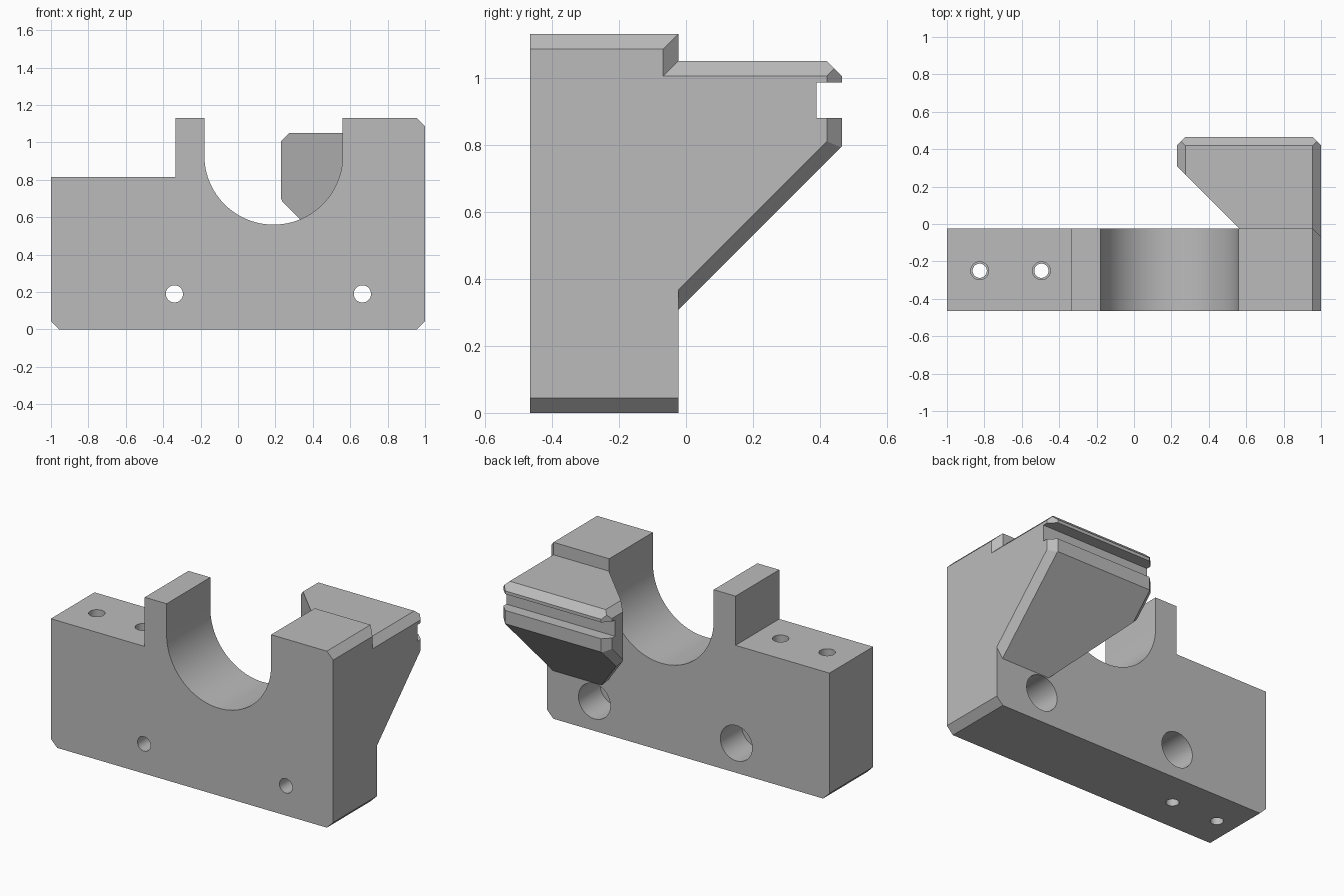
import bpy, bmesh, math
from mathutils import Matrix, Vector

cube = bpy.data.objects.get("Cube")
if cube:
    bpy.data.objects.remove(cube, do_unlink=True)

FRONT, SEAM, BACK = -0.465, -0.023, 0.465
CH = 0.045  # chamfer width

grey = bpy.data.materials.new("plain grey")
grey.use_nodes = True
grey.diffuse_color = (0.5, 0.5, 0.5, 1)
grey.node_tree.nodes["Principled BSDF"].inputs["Base Color"].default_value = (0.5, 0.5, 0.5, 1)


def finish(bm, name):
    bmesh.ops.recalc_face_normals(bm, faces=bm.faces)
    mesh = bpy.data.meshes.new(name)
    bm.to_mesh(mesh)
    bm.free()
    mesh.materials.append(grey)
    obj = bpy.data.objects.new(name, mesh)
    bpy.context.collection.objects.link(obj)
    return obj


def prism(name, points, offset, depth):
    """Extrude a closed profile of 2D points; offset maps a point to 3D."""
    bm = bmesh.new()
    face = bm.faces.new([bm.verts.new(offset(a, b)) for a, b in points])
    new = bmesh.ops.extrude_face_region(bm, geom=[face])["geom"]
    bmesh.ops.translate(bm, vec=depth, verts=[v for v in new if isinstance(v, bmesh.types.BMVert)])
    return finish(bm, name)


def cylinder(name, start, end, radius):
    start, end = Vector(start), Vector(end)
    axis = end - start
    bm = bmesh.new()
    turn = axis.to_track_quat("Z", "Y").to_matrix().to_4x4()
    bmesh.ops.create_cone(bm, cap_ends=True, segments=48, radius1=radius, radius2=radius,
                          depth=axis.length, matrix=Matrix.Translation((start + end) / 2) @ turn)
    return finish(bm, name)


def box_bmesh(low, high):
    low, high = Vector(low), Vector(high)
    bm = bmesh.new()
    bmesh.ops.create_cube(bm, size=1, matrix=Matrix.Translation((low + high) / 2)
                          @ Matrix.Diagonal((*(high - low), 1)))
    return bm


def slice_off(bm, point, normal):
    """Remove everything on the normal's side of a plane and cap the cut."""
    bmesh.ops.bisect_plane(bm, geom=bm.verts[:] + bm.edges[:] + bm.faces[:], dist=1e-6,
                           plane_co=point, plane_no=normal, clear_outer=True)
    rim = [e for e in bm.edges if e.is_boundary]
    if rim:
        bmesh.ops.holes_fill(bm, edges=rim)


def combine(target, tool, operation):
    tool.hide_render = True
    mod = target.modifiers.new("cut", "BOOLEAN")
    mod.operation, mod.solver, mod.object = operation, "EXACT", tool
    bpy.context.view_layer.objects.active = target
    bpy.ops.object.modifier_apply(modifier=mod.name)
    bpy.data.objects.remove(tool, do_unlink=True)


# Upright plate with a round saddle
saddle = [(0.19 - 0.37 * math.cos(t), 0.93 - 0.37 * math.sin(t))
          for t in (math.pi * i / 48 for i in range(49))]
profile = [(-1 + CH, 0), (-1, CH), (-1, 0.815), (-0.335, 0.815), (-0.335, 1.13), (-0.18, 1.13),
           *saddle, (0.56, 1.13), (1 - CH, 1.13), (1, 1.13 - CH), (1, CH), (1 - CH, 0)]
body = prism("clamp_body", profile, lambda x, z: (x, FRONT, z), (0, SEAM - FRONT, 0))

# Chamfer on the upper back corner, above the arm
corner = [(1 - CH, SEAM), (1, SEAM - CH), (1.1, SEAM - CH), (1.1, 0.1), (1 - CH, 0.1)]
combine(body, prism("corner_cut", corner, lambda x, y: (x, y, 1.05 - CH), (0, 0, 0.3)), "DIFFERENCE")

# Rear arm: a block trimmed by slanted planes
arm_mesh = box_bmesh((0.23, -0.12, 0.1), (1, BACK, 1.05))
for point, normal in [
    ((0.23, 0.31, 0), (-1, -1, 0)),                # slanted inner wall
    ((0, 0, 0.33), (0, 1, -1)),                    # slanted underside
    ((0, 0, 0.705), (0, 0, -1)),                   # flat bottom lip
    ((1, 0, 1.05 - CH), (1, 0, 1)),                # top chamfers
    ((0.23, 0, 1.05 - CH), (-1, 0, 1)),
    ((0, BACK, 1.05 - CH), (0, 1, 1)),
    ((1, BACK - CH, 0), (1, 1, 0)),                # rear chamfers
    ((0.23, BACK - CH, 0), (-1, 1, 0)),
    ((0, BACK, 0.705 + CH), (0, 1, -1)),
    ((0.23, 0, 0.69), (-1, 0, -1)),                # underside chamfers
    ((1, 0, 0.39), (math.sqrt(2), 1, -1)),
    ((0.23, 0, 0.39), (-math.sqrt(2), 1, -1)),
    ((1, 0, 0.705 + CH), (1, 0, -1)),
    ((0.23, 0, 0.705 + CH), (-1, 0, -1)),
]:
    # The flat lip trims only where the slope has not already risen past it
    if point == (0, 0, 0.705) or (point[2] == 0.705 + CH and normal[1] == 0):
        continue
    slice_off(arm_mesh, point, Vector(normal).normalized())
arm = finish(arm_mesh, "rear_arm")
combine(body, arm, "UNION")

# Groove across the back of the arm
combine(body, finish(box_bmesh((0, 0.39, 0.88), (1.2, 0.6, 0.985)), "groove_cut"), "DIFFERENCE")

# Counterbored mounting holes, front to back
for x in (-0.34, 0.665):
    combine(body, cylinder("bolt_hole", (x, -0.6, 0.19), (x, 0.0, 0.19), 0.046), "DIFFERENCE")
    combine(body, cylinder("bolt_head_hole", (x, -0.24, 0.19), (x, 0.1, 0.19), 0.113), "DIFFERENCE")

# Stepped vertical holes in the low shoulder
for x in (-0.825, -0.495):
    combine(body, cylinder("screw_hole", (x, -0.25, -0.1), (x, -0.25, 0.9), 0.038), "DIFFERENCE")
    combine(body, cylinder("screw_top_hole", (x, -0.25, 0.4), (x, -0.25, 0.9), 0.048), "DIFFERENCE")

bpy.ops.object.select_all(action="DESELECT")
body.select_set(True)
bpy.context.view_layer.objects.active = body
bpy.ops.object.shade_smooth_by_angle(angle=math.radians(25))
